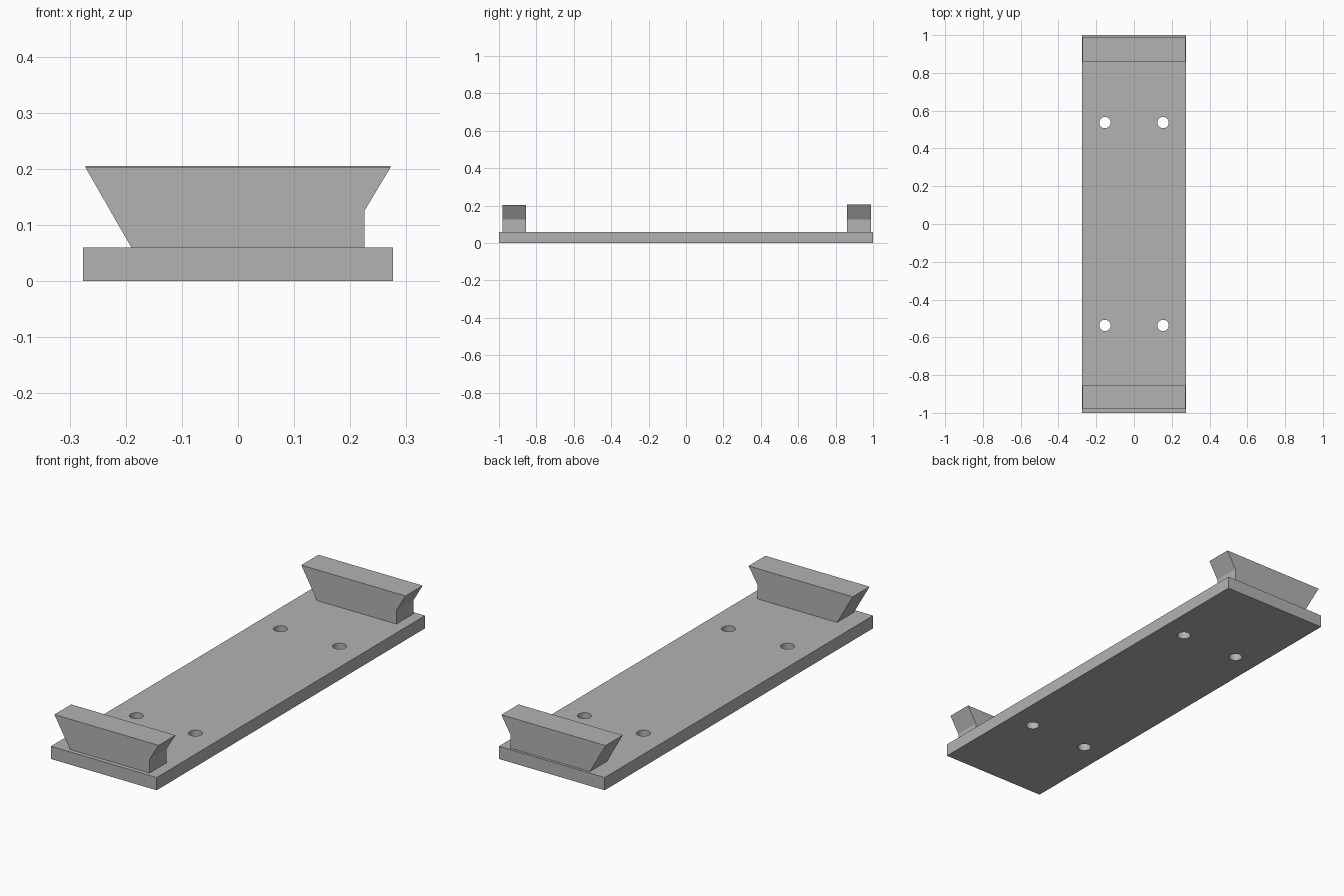
import bpy
import bmesh
from math import radians
from mathutils import Matrix

cube = bpy.data.objects.get("Cube")
if cube:
    bpy.data.objects.remove(cube, do_unlink=True)

grey = bpy.data.materials.new("mid grey")
grey.use_nodes = True
colour = (0.45, 0.45, 0.45, 1)
grey.diffuse_color = colour
grey.node_tree.nodes["Principled BSDF"].inputs["Base Color"].default_value = colour


def make_object(name, bm):
    bmesh.ops.recalc_face_normals(bm, faces=bm.faces)
    mesh = bpy.data.meshes.new(name)
    bm.to_mesh(mesh)
    bm.free()
    mesh.materials.append(grey)
    obj = bpy.data.objects.new(name, mesh)
    bpy.context.collection.objects.link(obj)
    return obj


def flared_rail(name, y_front, y_back, top):
    """Cross rail: x-z profile extruded along y."""
    profile = [(-0.19, 0.06), (0.225, 0.06), (0.225, 0.125), (0.272, top), (-0.272, top)]
    bm = bmesh.new()
    face = bm.faces.new([bm.verts.new((x, y_front, z)) for x, z in profile])
    extruded = bmesh.ops.extrude_face_region(bm, geom=[face])["geom"]
    verts = [g for g in extruded if isinstance(g, bmesh.types.BMVert)]
    bmesh.ops.translate(bm, verts=verts, vec=(0, y_back - y_front, 0))
    return make_object(name, bm)


# Base plate
bm = bmesh.new()
bmesh.ops.create_cube(bm, size=1, matrix=Matrix.Translation((0, 0, 0.03))
                      @ Matrix.Diagonal((0.552, 2, 0.06, 1)))
plate = make_object("base_plate", bm)

# Four screw holes through the plate
bm = bmesh.new()
for x in (-0.154, 0.154):
    for y in (-0.537, 0.537):
        bmesh.ops.create_cone(bm, cap_ends=True, segments=32, radius1=0.03, radius2=0.03,
                              depth=0.2, matrix=Matrix.Translation((x, y, 0.03)))
cutter = make_object("hole_cutter", bm)
cutter.hide_render = True

holes = plate.modifiers.new("screw_holes", "BOOLEAN")
holes.operation = "DIFFERENCE"
holes.solver = "EXACT"
holes.object = cutter
bpy.ops.object.select_all(action="DESELECT")
bpy.context.view_layer.objects.active = plate
plate.select_set(True)
bpy.ops.object.modifier_apply(modifier=holes.name)
bpy.data.objects.remove(cutter, do_unlink=True)
bpy.ops.object.shade_smooth_by_angle(angle=radians(30))

# Flared rails at both ends
flared_rail("front_rail", -0.98, -0.855, 0.203)
flared_rail("back_rail", 0.86, 0.988, 0.205)
